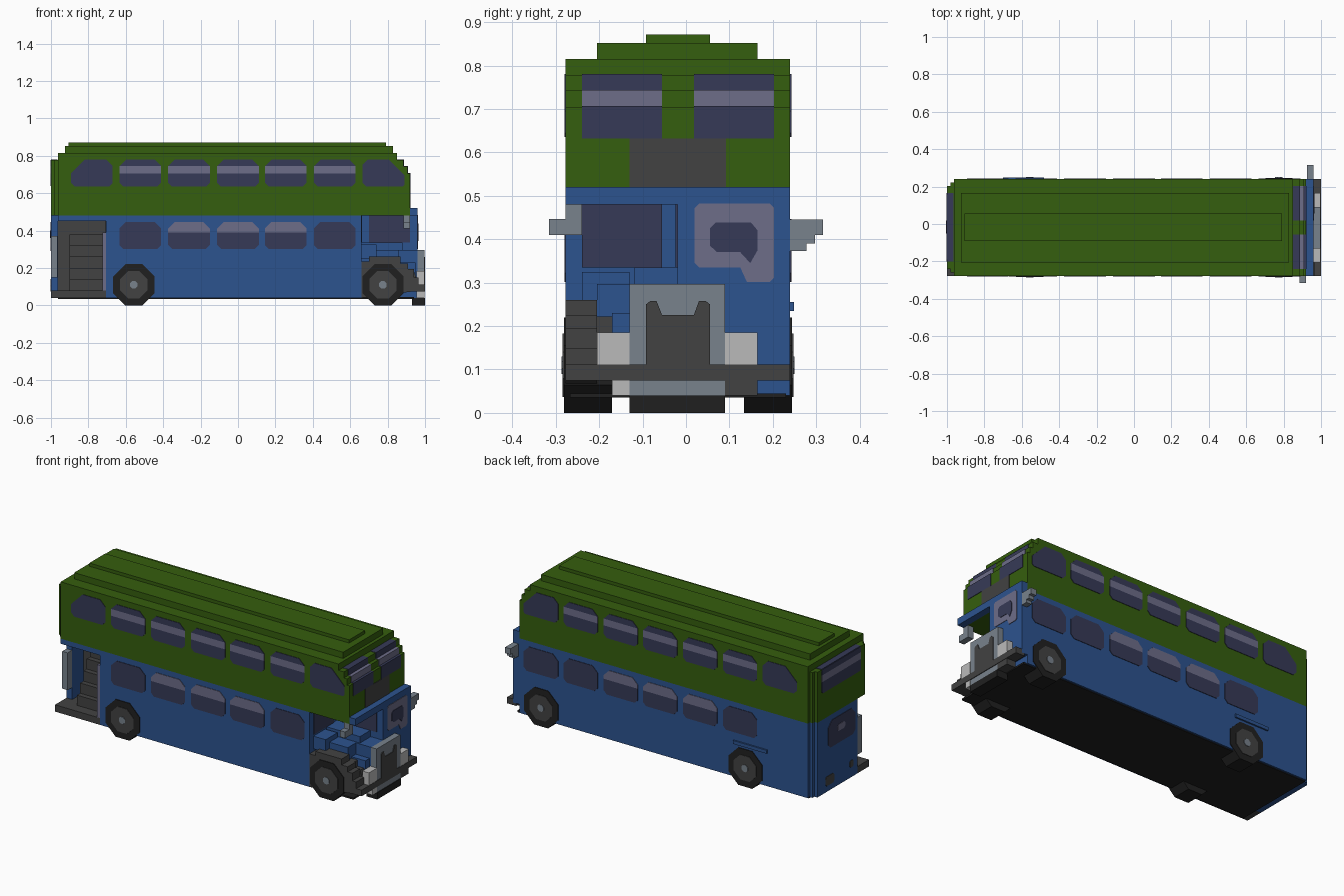
import bpy, bmesh, math

cube = bpy.data.objects.get("Cube")
if cube:
    bpy.data.objects.remove(cube, do_unlink=True)


def material(name, rgb):
    lin = [(c / 255 / 12.92 if c < 11 else ((c / 255 + 0.055) / 1.055) ** 2.4) for c in rgb]
    m = bpy.data.materials.new(name)
    m.use_nodes = True
    m.diffuse_color = (*lin, 1)
    m.node_tree.nodes["Principled BSDF"].inputs["Base Color"].default_value = (*lin, 1)
    return m


GREEN = material("green_paint", (53, 94, 14))
BLUE = material("blue_paint", (44, 83, 143))
GLASS = material("dark_glass", (54, 58, 87))
SHINE = material("pale_glass", (109, 109, 137))
DARK = material("dark_grey", (66, 66, 66))
STEEL = material("steel_grey", (120, 130, 140))
LIGHT = material("lamp_white", (186, 186, 186))
BLACK = material("black_rubber", (32, 32, 32))

R, L = -0.277, 0.24            # the two side walls in y


def prism(name, pts, axis, a, b, mat, bands=None, band_mat=None):
    """Extrude a 2D outline along an axis; faces inside the z band get band_mat."""
    place = {"x": lambda u, v, w: (w, u, v),
             "y": lambda u, v, w: (u, w, v),
             "z": lambda u, v, w: (u, v, w)}[axis]
    bm = bmesh.new()
    face = bm.faces.new([bm.verts.new(place(u, v, a)) for u, v in pts])
    ext = bmesh.ops.extrude_face_region(bm, geom=[face])
    for v in ext["geom"]:
        if isinstance(v, bmesh.types.BMVert):
            v.co["xyz".index(axis)] = b
    bmesh.ops.recalc_face_normals(bm, faces=bm.faces[:])
    if bands:
        for z in bands:
            bmesh.ops.bisect_plane(bm, geom=bm.verts[:] + bm.edges[:] + bm.faces[:],
                                   plane_co=(0, 0, z), plane_no=(0, 0, 1))
        for f in bm.faces:
            f.material_index = int(bands[0] < f.calc_center_median().z < bands[1])
    me = bpy.data.meshes.new(name)
    bm.to_mesh(me)
    bm.free()
    me.materials.append(mat)
    if band_mat:
        me.materials.append(band_mat)
    ob = bpy.data.objects.new(name, me)
    bpy.context.collection.objects.link(ob)
    return ob


def box(name, x0, x1, y0, y1, z0, z1, mat):
    return prism(name, [(x0, y0), (x1, y0), (x1, y1), (x0, y1)], "z", z0, z1, mat)


def pane(x0, x1, z0, z1, c=(0.02, 0.02, 0.035, 0.035)):
    """Outline with cut corners: bottom left, bottom right, top right, top left."""
    return [(x0, z0 + c[0]), (x0 + c[0], z0), (x1 - c[1], z0), (x1, z0 + c[1]),
            (x1, z1 - c[2]), (x1 - c[2], z1), (x0 + c[3], z1), (x0, z1 - c[3])]


def octagon(cx, cz, r):
    k = r / math.cos(math.pi / 8)
    return [(cx + k * math.cos((i + .5) * math.pi / 4),
             cz + k * math.sin((i + .5) * math.pi / 4)) for i in range(8)]


# Upper deck with stepped front, and roof layers
prism("upper_deck", [(-.963, .48), (.92, .48), (.92, .705), (.905, .705), (.905, .742),
                     (.885, .742), (.885, .778), (.85, .778), (.85, .815), (-.963, .815)],
      "y", R, L, GREEN)
box("roof_layer", -.925, .83, -.205, .165, .815, .852, GREEN)
box("roof_crown", -.905, .79, -.092, .055, .852, .871, GREEN)

# Lower deck: saloon, area behind the platform, door header
box("saloon", -.705, .66, R, L, .04, .48, BLUE)
box("rear_saloon", -.963, -.705, -.06, L, .04, .48, BLUE)
box("door_header", -.963, -.705, R, -.06, .45, .48, BLUE)
box("underside", -.963, .94, R + .01, L - .01, .035, .045, BLACK)

# Rear wall in two steps to round the corners
for i, (xa, xb, inset) in enumerate([(-.982, -.963, .0185), (-1, -.982, .037)]):
    box(f"upper_rear_{i}", xa, xb, R + inset, L - inset, .48, .778, GREEN)
    box(f"lower_rear_{i}", xa, xb, -.17, L - inset, .04, .48, BLUE)

# Boarding platform, stairs and rails
box("platform", -1, -.705, R, -.06, .04, .08, DARK)
box("stair_back", -.963, -.705, -.066, -.06, .08, .45, DARK)
box("stair_side", -.711, -.705, -.255, -.06, .08, .45, DARK)
for i in range(5):
    box(f"stair_{i}", -.90, -.705, -.215 + i * .03, -.06, .08 + i * .06, .14 + i * .06, DARK)
box("rear_pole", -1, -.965, -.21, -.17, .15, .37, STEEL)
box("door_rail", -.725, -.707, R, R + .02, .08, .39, SHINE)

# Driver cab, canopy and bonnet
box("cab", .66, .92, -.02, L, .04, .48, BLUE)
box("cab_front", .92, .96, -.02, L, .09, .48, BLUE)
box("canopy", .92, .96, R, L, .48, .52, BLUE)
box("bonnet", .66, .96, -.13, .09, .04, .297, BLUE)
box("bonnet_top", .66, .88, -.12, -.02, .297, .335, BLUE)
box("bonnet_flare", .66, .86, -.205, -.13, .04, .297, BLUE)
box("bonnet_shoulder", .66, .74, -.24, -.13, .25, .325, BLUE)
box("bonnet_wing", .84, .95, -.17, -.13, .08, .23, BLUE)

# Front wing, bumper, radiator and lamps
prism("front_wing", [(.66, .04), (.94, .075), (.965, .075), (.965, .15), (.94, .15), (.94, .195),
                     (.91, .195), (.91, .225), (.87, .225), (.87, .26), (.70, .26),
                     (.70, .235), (.66, .235)], "y", R, -.205, DARK)
prism("inner_wing", [(.70, .075), (.96, .075), (.96, .13), (.94, .185), (.90, .185),
                     (.90, .222), (.70, .222)], "y", -.205, -.165, DARK)
box("bumper", .94, 1, R, L, .075, .111, DARK)
box("bumper_drop", .94, .998, .09, .165, .04, .075, DARK)
box("radiator", .96, .996, -.13, .09, .04, .297, STEEL)
prism("radiator_grille", [(-.092, .09), (-.08, .076), (.042, .076), (.055, .09), (.055, .25),
                          (.045, .258), (.03, .258), (.018, .225), (-.055, .225),
                          (-.068, .258), (-.082, .258), (-.092, .25)], "x", .995, 1, DARK)
box("radiator_foot", .93, 1, -.13, .09, 0, .04, BLACK)
box("right_headlamp", .955, .998, -.205, -.13, .111, .185, LIGHT)
box("left_headlamp", .955, .998, .09, .165, .111, .185, LIGHT)
box("fog_lamp", .955, .998, -.17, -.13, .04, .075, LIGHT)

# Mirrors
box("left_mirror_arm", .925, .96, L, .277, .373, .445, STEEL)
box("left_mirror_mid", .925, .96, .277, .297, .39, .445, STEEL)
box("left_mirror", .925, .96, .297, .315, .41, .445, STEEL)
box("right_mirror_arm", .885, .92, R, -.24, .41, .482, STEEL)
box("right_mirror", .885, .92, -.315, R, .41, .447, STEEL)

# Wheels with hubs
for end, cx in (("rear", -.557), ("front", .775)):
    for side, y, s in (("right", R, -1), ("left", L, 1)):
        prism(f"{end}_{side}_tyre", octagon(cx, .11, .11), "y", y + s * .004, y - s * .107, BLACK)
        prism(f"{end}_{side}_hub", octagon(cx, .11, .073), "y", y, y + s * .007, DARK)
        prism(f"{end}_{side}_cap", octagon(cx, .11, .02), "y", y, y + s * .01, STEEL)

# Side windows on both walls
centres = [-.522, -.262, 0, .256, .518]
for side, y, s in (("right", R, -1), ("left", L, 1)):
    a, b = y - s * .003, y + s * .003
    for i, cx in enumerate(centres):
        prism(f"{side}_upper_window_{i}", pane(cx - .111, cx + .111, .635, .78), "y", a, b,
              GLASS, (.705, .745), SHINE)
        shiny = i in (1, 2, 3)
        prism(f"{side}_lower_window_{i}", pane(cx - .111, cx + .111, .302, .447), "y", a, b,
              GLASS, (.39, .5) if shiny else None, SHINE if shiny else None)
    prism(f"{side}_upper_rear_window", pane(-.893, -.67, .635, .78, (.02, .02, .035, .075)),
          "y", a, b, GLASS)
    prism(f"{side}_upper_front_window", pane(.665, .89, .635, .78, (.02, .01, .085, .03)),
          "y", a, b, GLASS)
prism("cab_side_window", pane(.665, .89, .302, .447), "y", L - .003, L + .003, GLASS)
box("side_ledge", -.70, -.48, L - .01, L + .009, .235, .255, BLUE)

# Stepped upper front windows and destination panel
for side, ya, yb in (("right", -.24, -.055), ("left", .018, .203)):
    for n, x, za, zb, m in (("low", .923, .632, .707, GLASS), ("mid", .908, .707, .744, SHINE),
                            ("top", .888, .744, .780, GLASS)):
        box(f"{side}_front_window_{n}", .851, x, ya, yb, za, zb, m)
box("destination_panel", .915, .923, -.13, .092, .52, .632, DARK)

# Bulkhead window and cab glazing
box("bulkhead_window", .657, .664, -.24, -.055, .335, .48, GLASS)
box("cab_inner_window", .70, .92, -.024, -.018, .335, .48, GLASS)
prism("windscreen", [(.02, .345), (.03, .335), (.125, .335), (.14, .302), (.193, .302),
                     (.203, .312), (.203, .472), (.193, .482), (.03, .482), (.02, .472)],
      "x", .957, .963, SHINE)
prism("windscreen_shade", [(.055, .385), (.072, .37), (.125, .37), (.148, .345), (.165, .375),
                           (.165, .42), (.15, .438), (.068, .438), (.055, .425)],
      "x", .962, .966, GLASS)

# Rear windows and lamps
box("upper_rear_window", -1.0, -.965, -.20, .165, .637, .781, GLASS)
prism("upper_rear_pane", pane(-.20, .165, .637, .778, (.01,) * 4), "x", -.99, -1.003,
      GLASS, (.705, .745), SHINE)
prism("lower_rear_window", pane(-.145, .105, .29, .447), "x", -.99, -1.003, GLASS)
prism("lower_rear_shine", pane(-.05, .02, .36, .40, (.01,) * 4), "x", -1, -1.005, SHINE)
prism("left_tail_lamp", pane(.05, .13, .075, .13, (.01,) * 4), "x", -.99, -1.003, DARK)
prism("right_tail_lamp", pane(-.13, -.095, .10, .14, (.008,) * 4), "x", -.99, -1.003, DARK)
